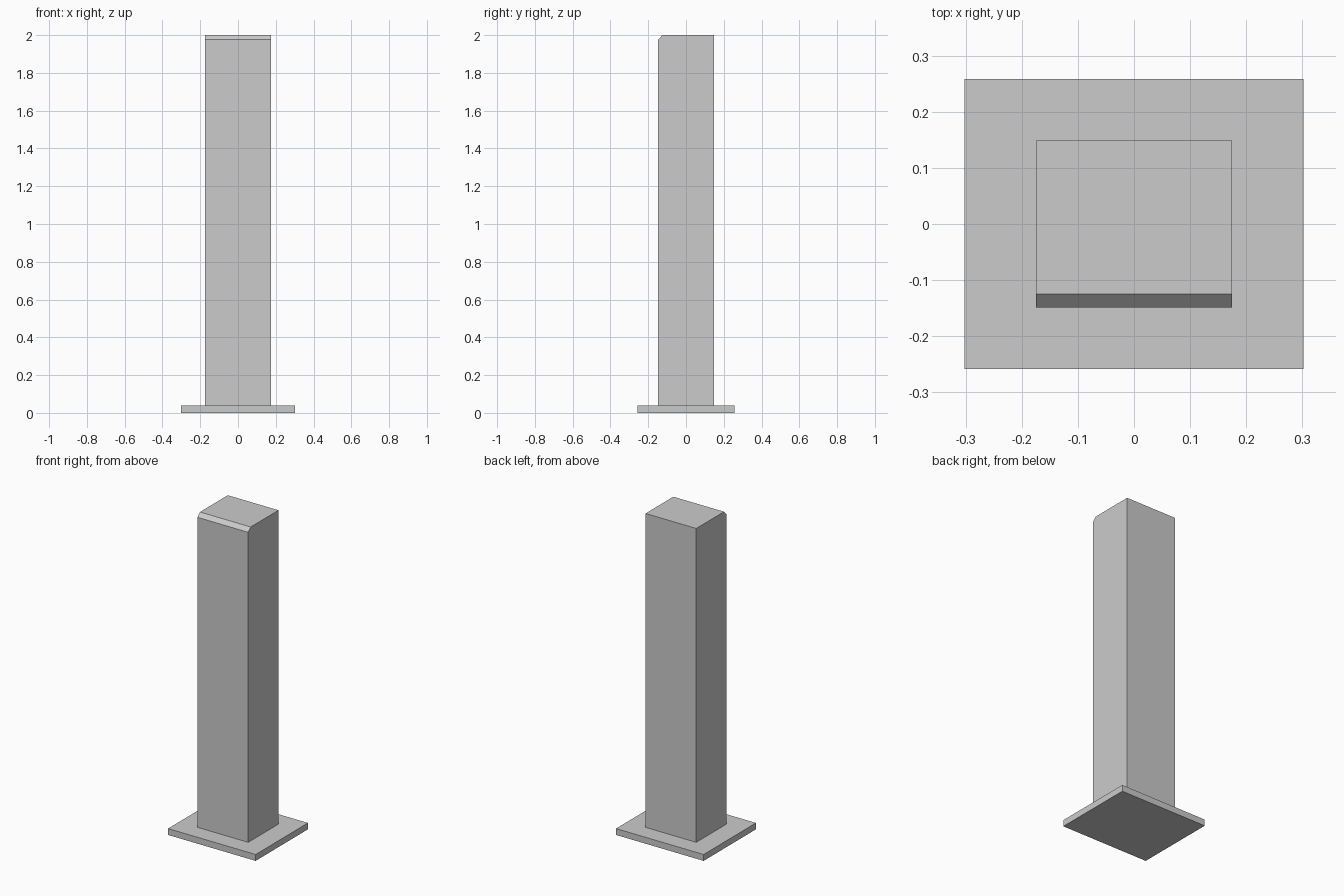
import bpy
import bmesh

cube = bpy.data.objects.get("Cube")
if cube:
    bpy.data.objects.remove(cube, do_unlink=True)

# One plain grey for the whole post
grey = bpy.data.materials.new("light grey")
grey.use_nodes = True
colour = (0.6, 0.6, 0.6, 1)
grey.diffuse_color = colour
grey.node_tree.nodes["Principled BSDF"].inputs["Base Color"].default_value = colour


def box(name, width, depth, bottom, top, chamfer=0):
    """Box centred on x and y; chamfer cuts the upper front edge."""
    bm = bmesh.new()
    bmesh.ops.create_cube(bm, size=1)
    for v in bm.verts:
        v.co.x *= width
        v.co.y *= depth
        v.co.z = top if v.co.z > 0 else bottom
    if chamfer:
        edge = [e for e in bm.edges
                if all(v.co.y < 0 and v.co.z == v.co.z and v.co.z > (bottom + top) / 2
                       for v in e.verts)]
        bmesh.ops.bevel(bm, geom=edge, offset=chamfer, segments=1, affect='EDGES')
    mesh = bpy.data.meshes.new(name)
    bm.to_mesh(mesh)
    bm.free()
    mesh.materials.append(grey)
    obj = bpy.data.objects.new(name, mesh)
    bpy.context.collection.objects.link(obj)
    return obj


# Flat foot and tall column with a chamfered front top edge
box("base_plate", 0.605, 0.516, 0, 0.04)
box("column", 0.35, 0.298, 0.04, 2, chamfer=0.024)
